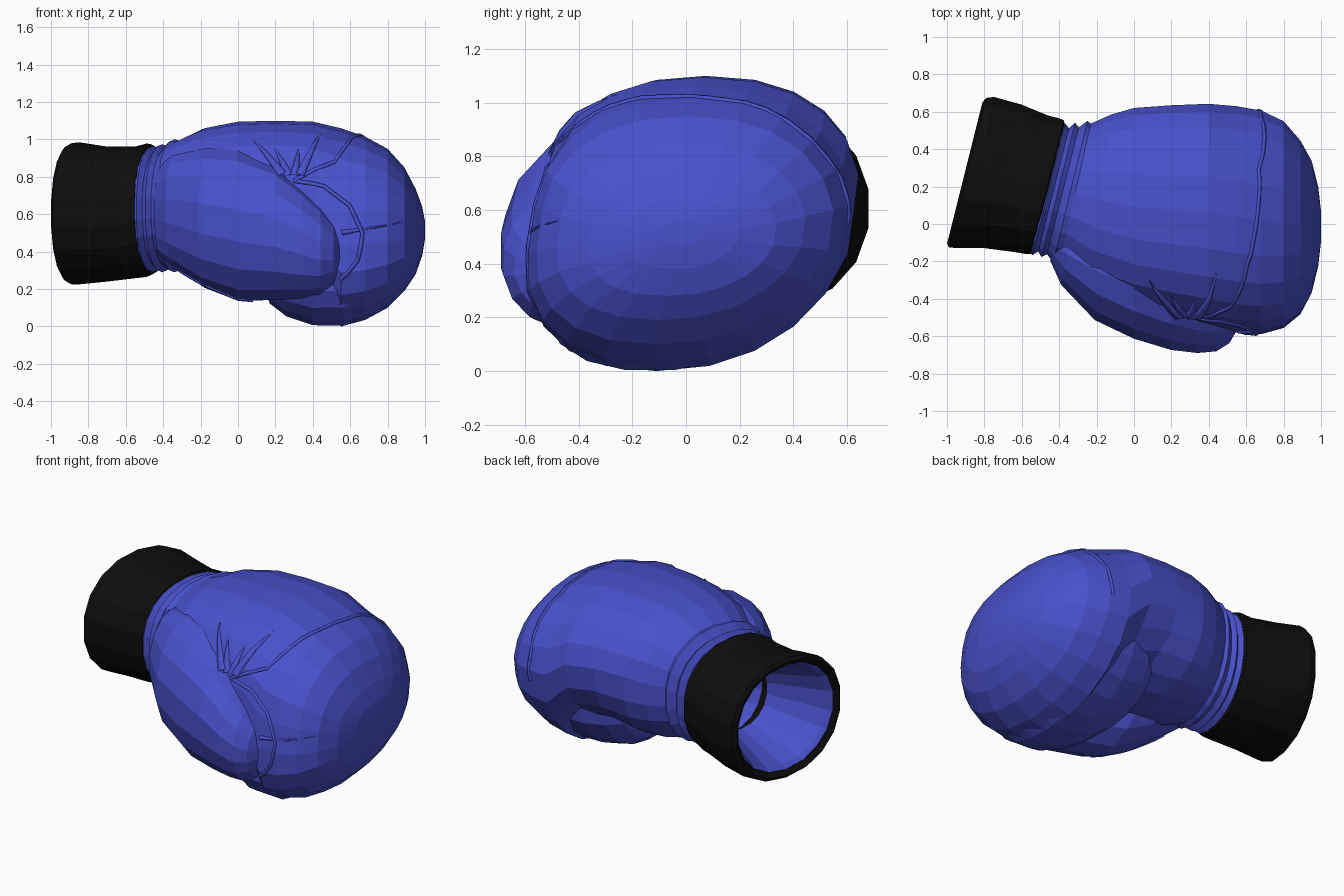
import bpy, bmesh, math
from mathutils import Vector
from mathutils.bvhtree import BVHTree

def material(name, rgb):
    m = bpy.data.materials.new(name)
    m.diffuse_color = (*rgb, 1)
    return m

BLUE = material("blue leather", (0.065, 0.082, 0.60))
BLACK = material("black cuff", (0.004, 0.004, 0.004))
clamp = lambda v: max(0.0, min(1.0, v))
trees = []

def loft(name, sections, mat, n=20, power=2.2, shear=0.0, cap_start=False,
         cap_end=False, outward=True):
    """Skin rings given as (x, y0, y1, z0, z1); rings lean over near the wrist."""
    bm = bmesh.new()
    rings = []
    for x, y0, y1, z0, z1 in sections:
        cy, cz, a, c = (y0 + y1) / 2, (z0 + z1) / 2, (y1 - y0) / 2, (z1 - z0) / 2
        lean = 0.25 * clamp(-x / 0.35)
        s = shear * clamp(x / 0.4)
        ring = []
        for i in range(n):
            t = 2 * math.pi * (i + 0.5) / n
            co, si = math.cos(t), math.sin(t)
            dy = a * math.copysign(abs(co) ** (2 / power), co)
            dz = c * math.copysign(abs(si) ** (2 / power), si)
            ring.append(bm.verts.new((x + lean * dy, cy + dy + s * min(dz, 0), cz + dz)))
        rings.append(ring)
    for r, q in zip(rings, rings[1:]):
        for i in range(n):
            j = (i + 1) % n
            bm.faces.new((r[i], r[j], q[j], q[i]))
    for ring, on in ((rings[0][::-1], cap_start), (rings[-1], cap_end)):
        if on:
            bm.faces.new(ring)
    if not outward:
        bmesh.ops.reverse_faces(bm, faces=bm.faces)
    me = bpy.data.meshes.new(name)
    bm.to_mesh(me)
    me.materials.append(mat)
    ob = bpy.data.objects.new(name, me)
    bpy.context.collection.objects.link(ob)
    tree = BVHTree.FromBMesh(bm)
    bm.free()
    return ob, tree

# Hand: ribbed wrist, padded back and rounded knuckles
hand = [(-0.51, -0.13, 0.50, 0.34, 0.92), (-0.455, -0.17, 0.54, 0.29, 0.965),
        (-0.43, -0.15, 0.515, 0.32, 0.94), (-0.405, -0.18, 0.545, 0.29, 0.975),
        (-0.38, -0.165, 0.52, 0.32, 0.955), (-0.34, -0.21, 0.555, 0.29, 1.00),
        (-0.315, -0.21, 0.54, 0.31, 0.995), (-0.18, -0.34, 0.59, 0.27, 1.06),
        (0.0, -0.44, 0.625, 0.26, 1.095), (0.2, -0.49, 0.64, 0.27, 1.10),
        (0.4, -0.53, 0.648, 0.22, 1.095), (0.55, -0.56, 0.635, 0.0, 1.06),
        (0.68, -0.57, 0.612, 0.035, 1.015), (0.8, -0.54, 0.555, 0.10, 0.95),
        (0.89, -0.47, 0.45, 0.19, 0.85), (0.95, -0.36, 0.34, 0.28, 0.735),
        (0.985, -0.22, 0.20, 0.38, 0.64), (1.0, -0.09, 0.07, 0.47, 0.56)]
trees.append(loft("hand", hand, BLUE, 22, 2.25, 0.28, cap_end=True)[1])

# Curled fingers folding back under the palm
curl = [(0.13, -0.26, 0.25, 0.22, 0.50), (0.17, -0.40, 0.37, 0.12, 0.60),
        (0.26, -0.47, 0.45, 0.05, 0.68), (0.40, -0.50, 0.49, 0.003, 0.72),
        (0.57, -0.51, 0.50, 0.0, 0.75), (0.70, -0.48, 0.47, 0.06, 0.75)]
trees.append(loft("curled_fingers", curl, BLUE, 20, 2.2, 0.35,
                  cap_start=True, cap_end=True)[1])

# Thumb lying along the front
thumb = [(-0.42, -0.20, 0.02, 0.38, 0.86), (-0.34, -0.33, 0.08, 0.32, 0.92),
         (-0.17, -0.52, 0.14, 0.20, 0.96), (0.0, -0.62, 0.10, 0.13, 0.95),
         (0.2, -0.68, 0.0, 0.135, 0.87), (0.34, -0.695, -0.1, 0.145, 0.75),
         (0.44, -0.685, -0.22, 0.165, 0.65), (0.51, -0.64, -0.32, 0.22, 0.56),
         (0.55, -0.57, -0.40, 0.30, 0.48)]
trees.append(loft("thumb", thumb, BLUE, 16, 2.1, cap_start=True, cap_end=True)[1])

# Cuff: outer shell with rolled rims
cuff = [(-0.885, -0.08, 0.62, 0.275, 0.93), (-0.905, -0.11, 0.655, 0.245, 0.96),
        (-0.89, -0.13, 0.68, 0.225, 0.98), (-0.85, -0.135, 0.685, 0.225, 0.985),
        (-0.70, -0.135, 0.645, 0.24, 0.962), (-0.55, -0.155, 0.585, 0.258, 0.962),
        (-0.49, -0.165, 0.57, 0.265, 0.978), (-0.465, -0.165, 0.56, 0.275, 0.975),
        (-0.45, -0.14, 0.53, 0.30, 0.95), (-0.46, -0.10, 0.49, 0.34, 0.91)]
loft("cuff", cuff, BLACK, 18, 2.15)

# Lining: tapered funnel, dark inner ring and hand pocket
loft("cuff_lining", [(-0.885, -0.08, 0.62, 0.275, 0.93), (-0.86, -0.06, 0.60, 0.295, 0.91),
                     (-0.54, 0.03, 0.40, 0.42, 0.81)], BLUE, 18, 2.1, outward=False)
loft("inner_ring", [(-0.54, 0.03, 0.40, 0.42, 0.81), (-0.50, -0.02, 0.45, 0.37, 0.86),
                    (-0.46, -0.02, 0.45, 0.37, 0.86)], BLACK, 18, 2.1, outward=False)
loft("hand_pocket", [(-0.46, -0.02, 0.45, 0.37, 0.86), (-0.36, 0.0, 0.44, 0.36, 0.90),
                     (-0.15, 0.05, 0.40, 0.42, 0.85)], BLUE, 18, 2.1,
     cap_end=True, outward=False)

def seam(name, points, width=0.012, taper=False, centre=(0.25, 0.0, 0.55)):
    """Lay a thin welt on the glove skin along rough guide points."""
    c = Vector(centre)
    path = []
    pts = [Vector(p) for p in points]
    for p, q in zip(pts, pts[1:]):
        path += [p.lerp(q, k / 4) for k in range(4)]
    path.append(pts[-1])
    hits = []
    for p in path:
        d = (p - c).normalized()
        found = [t.ray_cast(c + d * 3, -d) for t in trees]
        found = [h for h in found if h[0] is not None]
        hits.append(min(found, key=lambda h: h[3])[0])
    cu = bpy.data.curves.new(name, 'CURVE')
    cu.dimensions = '3D'
    cu.bevel_depth = width
    cu.bevel_resolution = 0
    sp = cu.splines.new('POLY')
    sp.points.add(len(hits) - 1)
    for i, h in enumerate(hits):
        sp.points[i].co = (*h, 1)
        sp.points[i].radius = 1.1 - i / (len(hits) - 1) if taper else 1
    cu.materials.append(BLUE)
    ob = bpy.data.objects.new(name, cu)
    bpy.context.collection.objects.link(ob)
    bpy.ops.object.select_all(action='DESELECT')
    ob.select_set(True)
    bpy.context.view_layer.objects.active = ob
    bpy.ops.object.convert(target='MESH')

# Stitched seams: over the knuckles, round the thumb, along the finger side
seam("knuckle_seam", [(0.66, 0.6, 0.55), (0.68, 0.58, 0.72), (0.68, 0.3, 0.99), (0.66, 0.0, 1.03),
                      (0.60, -0.22, 1.0), (0.50, -0.42, 0.86), (0.30, -0.50, 0.78)])
seam("thumb_seam", [(0.30, -0.50, 0.78), (0.46, -0.52, 0.75), (0.60, -0.56, 0.65),
                    (0.665, -0.58, 0.5), (0.63, -0.57, 0.36), (0.54, -0.55, 0.26)])
seam("finger_side_seam", [(0.56, -0.58, 0.50), (0.67, -0.58, 0.52), (0.88, -0.48, 0.56)], 0.013, True)
seam("palm_seam", [(-0.36, -0.15, 0.32), (-0.15, -0.30, 0.22), (0.08, -0.36, 0.14)], 0.01)

# Creases fanning out from the thumb joint
for i, (x, y, z) in enumerate([(0.08, -0.30, 1.0), (0.20, -0.36, 0.93),
                               (0.32, -0.38, 0.93), (0.44, -0.26, 1.03)]):
    seam(f"crease_{i + 1}", [(0.24 + 0.03 * i, -0.48, 0.80), (x, y, z)], 0.03, True)
